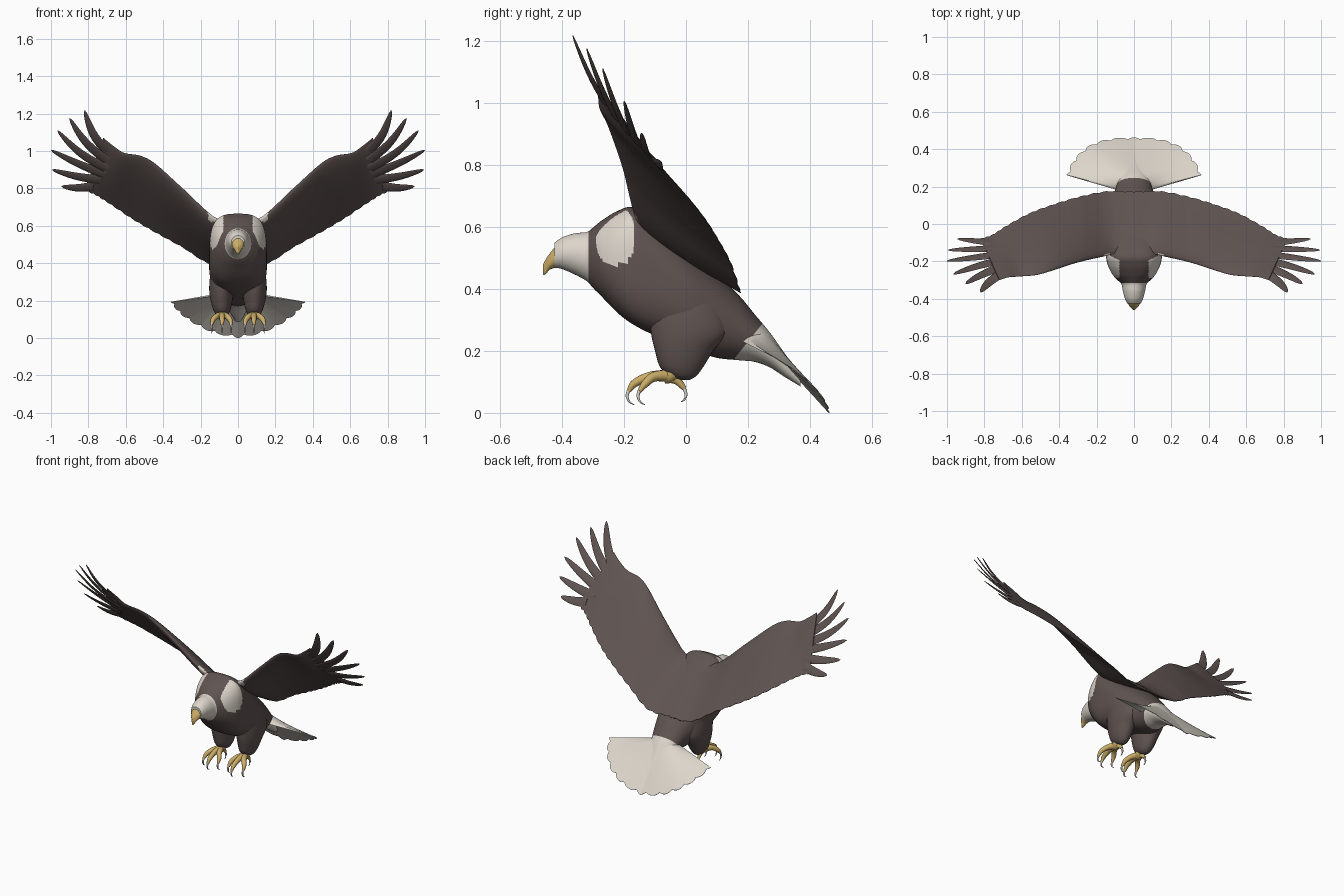
import bpy, bmesh, math
from mathutils import Vector as V

if "Cube" in bpy.data.objects:
    bpy.data.objects.remove(bpy.data.objects["Cube"])


def material(name, rgb):
    m = bpy.data.materials.new(name)
    m.diffuse_color = (*rgb, 1)
    m.use_nodes = True
    m.node_tree.nodes["Principled BSDF"].inputs["Base Color"].default_value = m.diffuse_color
    return m


BROWN = material("brown feathers", (0.115, 0.088, 0.082))
WHITE = material("white feathers", (0.72, 0.67, 0.6))
GOLD = material("gold beak and feet", (0.6, 0.42, 0.14))


def spline(rows, t):
    """Catmull-Rom value at t in 0..1 through rows of numbers."""
    n = len(rows) - 1
    i = min(int(t * n), n - 1)
    f = t * n - i
    p = [rows[max(0, min(n, i + k))] for k in (-1, 0, 1, 2)]
    return [0.5 * (2 * b + (c - a) * f + (2 * a - 5 * b + 4 * c - d) * f * f
                   + (3 * b - a - 3 * c + d) * f ** 3) for a, b, c, d in zip(*p)]


def ring(c, a, b, n=16, p=2.0):
    """Superellipse around c with half-axis vectors a and b."""
    pts = []
    for k in range(n):
        t = 2 * math.pi * k / n
        s, co = math.sin(t), math.cos(t)
        pts.append(c + a * math.copysign(abs(co) ** (2 / p), co)
                   + b * math.copysign(abs(s) ** (2 / p), s))
    return pts


def loft(bm, rings):
    vs = [[bm.verts.new(q) for q in r] for r in rings]
    n = len(vs[0])
    for r, s in zip(vs, vs[1:]):
        for k in range(n):
            bm.faces.new((r[k], r[(k + 1) % n], s[(k + 1) % n], s[k]))
    bm.faces.new(vs[0][::-1])
    bm.faces.new(vs[-1])


def finish(bm, name, mats, mirror=False):
    bmesh.ops.recalc_face_normals(bm, faces=bm.faces)
    me = bpy.data.meshes.new(name)
    bm.to_mesh(me)
    bm.free()
    ob = bpy.data.objects.new(name, me)
    bpy.context.collection.objects.link(ob)
    for m in mats:
        me.materials.append(m)
    if mirror:
        ob.modifiers.new("mirror", 'MIRROR')
    return ob


def y_ring(y, top, bot, hw, p=2.0, n=144):
    return ring(V((0, y, (top + bot) / 2)), V((hw, 0, 0)), V((0, 0, (top - bot) / 2)), n, p)


def tube(bm, pts, radii, steps=14):
    pts = [V(spline(pts, i / steps)) for i in range(steps + 1)]
    rings = []
    for i, q in enumerate(pts):
        d = (pts[min(i + 1, steps)] - pts[max(i - 1, 0)]).normalized()
        a = d.cross(V((0.3, 0.1, 1)) if abs(d.z) < 0.9 else V((0, 1, 0))).normalized()
        r = spline([(x,) for x in radii], i / steps)[0]
        rings.append(ring(q, a * r, d.cross(a) * r, 12))
    loft(bm, rings)


# Body with head and tail root: y, top, bottom, half width, roundness
body = [(-.425, .548, .469, .036, 2), (-.40, .566, .464, .048, 2), (-.36, .579, .447, .059, 2),
        (-.32, .584, .425, .068, 2), (-.30, .598, .403, .088, 2.1), (-.27, .622, .373, .115, 2.4),
        (-.22, .652, .322, .14, 2.8), (-.17, .663, .285, .15, 3.1), (-.10, .62, .25, .154, 2.8),
        (0, .53, .215, .152, 2.5), (.09, .455, .18, .13, 2.2), (.17, .38, .17, .105, 2),
        (.22, .32, .165, .088, 2), (.27, .26, .147, .07, 2), (.32, .19, .115, .045, 2),
        (.37, .122, .085, .02, 2)]
bm = bmesh.new()
loft(bm, [y_ring(*spline(body, i / 300)) for i in range(301)])
for co, no in (((0, -.315, 0), (0, 1, 0)), ((0, .16, .18), (0, 1, -.8))):
    bmesh.ops.bisect_plane(bm, geom=bm.verts[:] + bm.edges[:] + bm.faces[:],
                           plane_co=co, plane_no=no)
for f in bm.faces:
    c = f.calc_center_median()
    patch = abs(c.x) > .078 and abs((c.y + .228) / .062) ** 2.6 + abs((c.z - .57) / .092) ** 2.6 < 1
    if c.y < -.315 or c.y - .16 > .8 * (c.z - .18) or patch:
        f.material_index = 1
finish(bm, "body", [BROWN, WHITE])

# Hooked beak
beak = [(-.40, .546, .468, .041), (-.42, .537, .468, .034), (-.44, .514, .462, .024),
        (-.453, .495, .447, .012), (-.461, .48, .446, .004)]
bm = bmesh.new()
loft(bm, [y_ring(*spline(beak, i / 20), 2, 24) for i in range(21)])
finish(bm, "beak", [GOLD])

# Wing from the middle of the back outward: leading edge, trailing edge, thickness
wing = [(0, -.13, .61, 0, .172, .392, .05), (.13, -.165, .645, .15, .172, .398, .058),
        (.30, -.205, .80, .30, .142, .488, .052), (.44, -.25, .928, .44, .1, .565, .044),
        (.52, -.272, .973, .56, .055, .635, .036), (.61, -.28, .99, .68, -.01, .715, .028),
        (.67, -.285, 1.03, .76, -.06, .765, .018), (.72, -.3, 1.07, .82, -.078, .79, .006)]
bm = bmesh.new()
rings = []
for i in range(141):
    r = spline(wing, i / 140)
    L, T, th = V(r[:3]), V(r[3:6]), r[6]
    chord = T - L
    nrm = chord.cross(V((.7, -.15, .65))).normalized()
    if i < 30:
        nrm = nrm.lerp(V((0, .55, .83)), 1 - i / 30).normalized() if nrm.z > 0 else \
            (-nrm).lerp(V((0, .55, .83)), 1 - i / 30).normalized()
    elif nrm.z < 0:
        nrm.negate()
    if i < 5:
        nrm.x = 0
    T = T + chord.normalized() * .007 * (abs(math.sin(i / 140 * math.pi * 17)) - .5)
    chord = T - L
    us = [(k / 16) ** 2 for k in range(17)]

    def half(u):
        return th * (1.6 * math.sqrt(u) * (1 - u) ** 1.3 + .03 * min(1, u * 8))
    rings.append([L + chord * u + nrm * half(u) * .8 for u in us]
                 + [L + chord * u - nrm * half(u) * .8 for u in us[:0:-1]])
loft(bm, rings)
# white shoulder nub at the front of the wing root
for f in bm.faces:
    c = f.calc_center_median()
    if .07 < c.x < .16 and c.y < -.158 and c.z < .675:
        f.material_index = 1
finish(bm, "wings", [BROWN, WHITE], True)

# Spread flight feathers at the wing tips
tips = [(.82, -.365, 1.217), (.9, -.32, 1.175), (.965, -.268, 1.11),
        (1, -.198, 1.005), (.995, -.14, .9), (.943, -.08, .81)]
L, T = V(wing[-1][:3]), V(wing[-1][3:6])
nrm = (T - L).cross(V((.9, .0, .35))).normalized()
bm = bmesh.new()
for k, tip in enumerate(tips):
    base = L.lerp(T, .075 + .17 * k)
    tip = V(tip)
    d = tip - base
    base = base - d * .3
    side = d.cross(nrm).normalized()
    up = side.cross(d).normalized()
    bend = V((.014, 0, -.016)) if k < 3 else V((0, 0, -.008))
    rings = []
    for i in range(21):
        u = i / 20
        w = .0285 * math.sqrt(max(0, 1 - u ** 2.6)) * (1 - .25 * u) + .0012
        c = base.lerp(tip, u) + bend * math.sin(math.pi * u)
        rings.append(ring(c, side * w, up * (.005 * (1 - u) + .0015), 12))
    loft(bm, rings)
finish(bm, "wing_tip_feathers", [BROWN], True)

# Fanned tail with scalloped edge
fan = [(0, .463, 0), (.13, .455, .028), (.24, .418, .08), (.32, .345, .14), (.36, .262, .193)]
bm = bmesh.new()
rings = []
for i in range(-78, 79):
    s = abs(i) / 78
    sg = 1 if i >= 0 else -1
    x, y, z = spline(fan, s)
    tip = V((x * sg, y, z))
    base = V((.085 * s * sg, .24 - .05 * s * s, .288 - .048 * s * s))
    cut = 1 - .06 * (1 - abs(math.cos(s * 6 * math.pi)) ** .6)
    tip = base.lerp(tip, cut)
    nrm = V((.25 * s * sg, .75, .6)).normalized()
    us = [k / 10 for k in range(11)]
    rings.append([base.lerp(tip, u) + nrm * .001 for u in us]
                 + [base.lerp(tip, u) - nrm * (.002 + .03 * (1 - u) * (1 - s * .6))
                    for u in us[::-1]])
loft(bm, rings)
finish(bm, "tail_fan", [WHITE])

# Feathered thighs: z, x, y front, y back, half width
thigh = [(.42, .08, -.08, .09, .05), (.34, .082, -.115, .125, .066), (.26, .088, -.113, .135, .066),
         (.20, .088, -.1, .088, .058), (.15, .086, -.085, .057, .046),
         (.12, .085, -.055, .034, .03), (.106, .085, -.018, .012, .01)]
bm = bmesh.new()
rings = []
for i in range(37):
    z, x, y0, y1, w = spline(thigh, i / 36)
    rings.append(ring(V((x, (y0 + y1) / 2, z)), V((w, 0, 0)), V((0, (y1 - y0) / 2, 0)), 32))
loft(bm, rings)
finish(bm, "thighs", [BROWN], True)

# Feet: ankle, three front toes and a back toe, each with a thin curved claw
feet, claws = bmesh.new(), bmesh.new()
tube(feet, [(.085, -.03, .15), (.085, -.05, .125), (.085, -.075, .112)], [.028, .028, .02])
for dx, reach in ((-.048, .08), (0, .115), (.055, .08)):
    x, y = .085 + dx, -.07 - reach
    tube(feet, [(.085, -.05, .12), (.085 + dx * .5, -.07 - reach * .4, .117),
                (.085 + dx * .9, y + .02, .096), (x, y, .07)], [.021, .016, .013, .007])
    tube(claws, [(x, y + .002, .078), (x, y - .005, .055), (x, y + .002, .036),
                 (x, y + .018, .026)], [.006, .005, .003, .001])
tube(feet, [(.085, -.06, .115), (.085, -.03, .105), (.085, -.005, .078)], [.018, .014, .008])
tube(claws, [(.085, -.008, .083), (.085, .0, .06), (.085, -.006, .042),
             (.085, -.016, .036)], [.006, .005, .003, .001])
finish(feet, "feet", [GOLD], True)
finish(claws, "claws", [WHITE], True)

# Smooth shading
for ob in bpy.context.scene.objects:
    ob.select_set(True)
    bpy.context.view_layer.objects.active = ob
bpy.ops.object.shade_smooth_by_angle(angle=math.radians(50))
